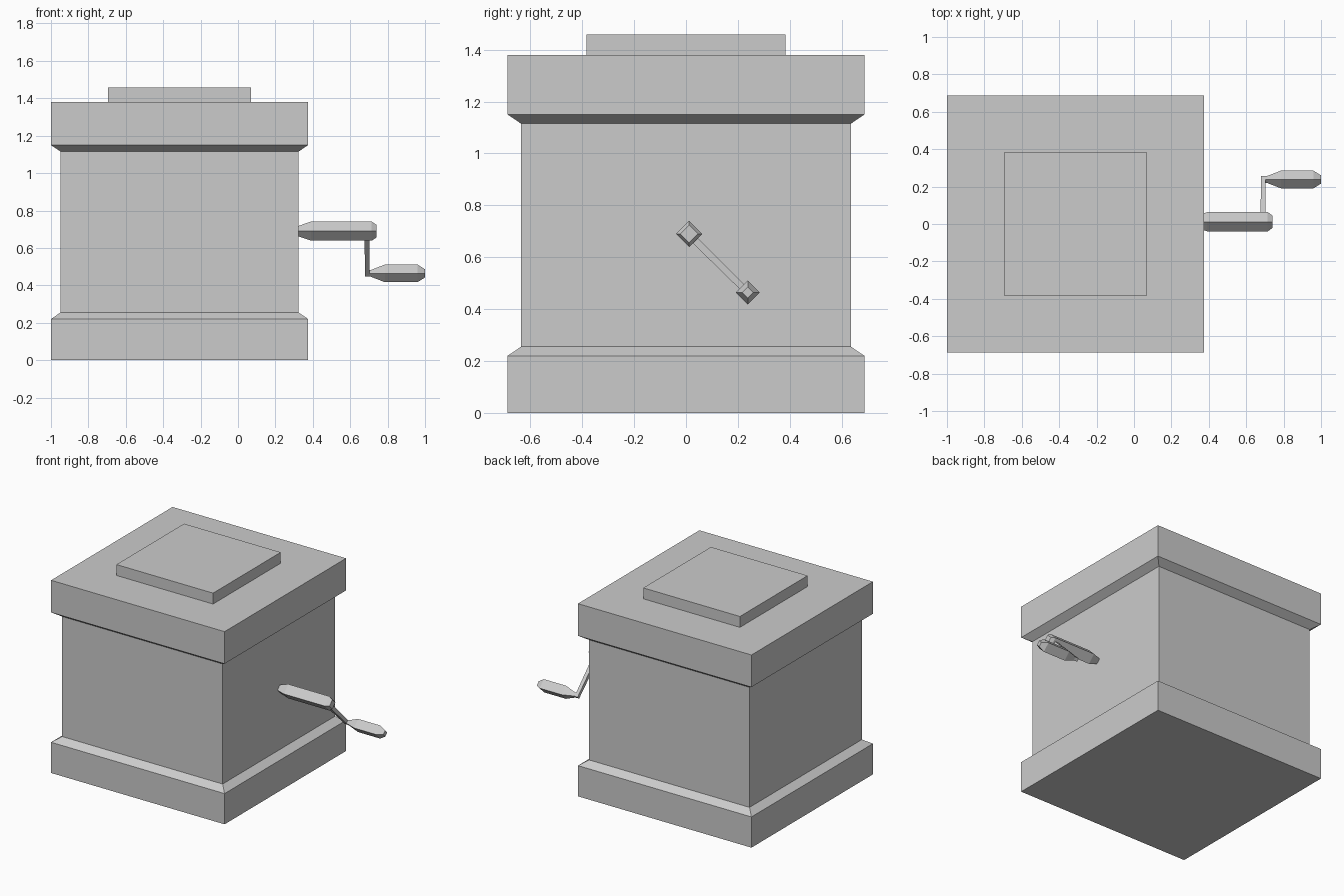
import bpy, bmesh, math
from mathutils import Vector

if "Cube" in bpy.data.objects:
    bpy.data.objects.remove(bpy.data.objects["Cube"])

CX = -0.3125  # centre of the box body


def loft(name, origin, u, v, w, rings, sides=4, turn=45):
    """Skin polygon rings (distance along w, corner radius) and cap both ends."""
    bm = bmesh.new()
    o, u, v, w = map(Vector, (origin, u, v, w))
    loops = []
    for d, r in rings:
        angles = [math.radians(turn + 360 * i / sides) for i in range(sides)]
        loops.append([bm.verts.new(o + w * d + (u * math.cos(a) + v * math.sin(a)) * r)
                      for a in angles])
    for a, b in zip(loops, loops[1:]):
        for i in range(sides):
            j = (i + 1) % sides
            bm.faces.new((a[i], a[j], b[j], b[i]))
    bm.faces.new(loops[0][::-1])
    bm.faces.new(loops[-1])
    bmesh.ops.recalc_face_normals(bm, faces=bm.faces[:])
    mesh = bpy.data.meshes.new(name)
    bm.to_mesh(mesh)
    bm.free()
    ob = bpy.data.objects.new(name, mesh)
    bpy.context.collection.objects.link(ob)
    return ob


X, Y, Z = (1, 0, 0), (0, 1, 0), (0, 0, 1)
R2 = math.sqrt(2)

# Box with flared base and top rim
loft("box_body", (CX, 0, 0), X, Y, Z,
     [(z, h * R2) for z, h in [(0, .6875), (.22, .6875), (.255, .636),
                               (1.115, .636), (1.15, .6875), (1.38, .6875)]])

# Raised lid panel
loft("lid_panel", (CX, 0, 1.38), X, Y, Z, [(0, .383 * R2), (.078, .383 * R2)])

# Crank: axle, diagonal arm and grip
loft("crank_axle", (0, .012, .69), Y, Z, X,
     [(.315, .025), (.39, .051), (.715, .051), (.74, .034)], turn=0)
start, end = Vector((.69, .03, .67)), Vector((.692, .247, .455))
arm_dir = (end - start).normalized()
side = arm_dir.cross(Vector(X)).normalized()
loft("crank_arm", start, X, side, arm_dir, [(0, .02), ((end - start).length, .017)])
loft("crank_grip", (0, .238, .464), Y, Z, X,
     [(.685, .016), (.71, .018), (.785, .047), (.96, .047), (1.0, .022)], turn=0)
